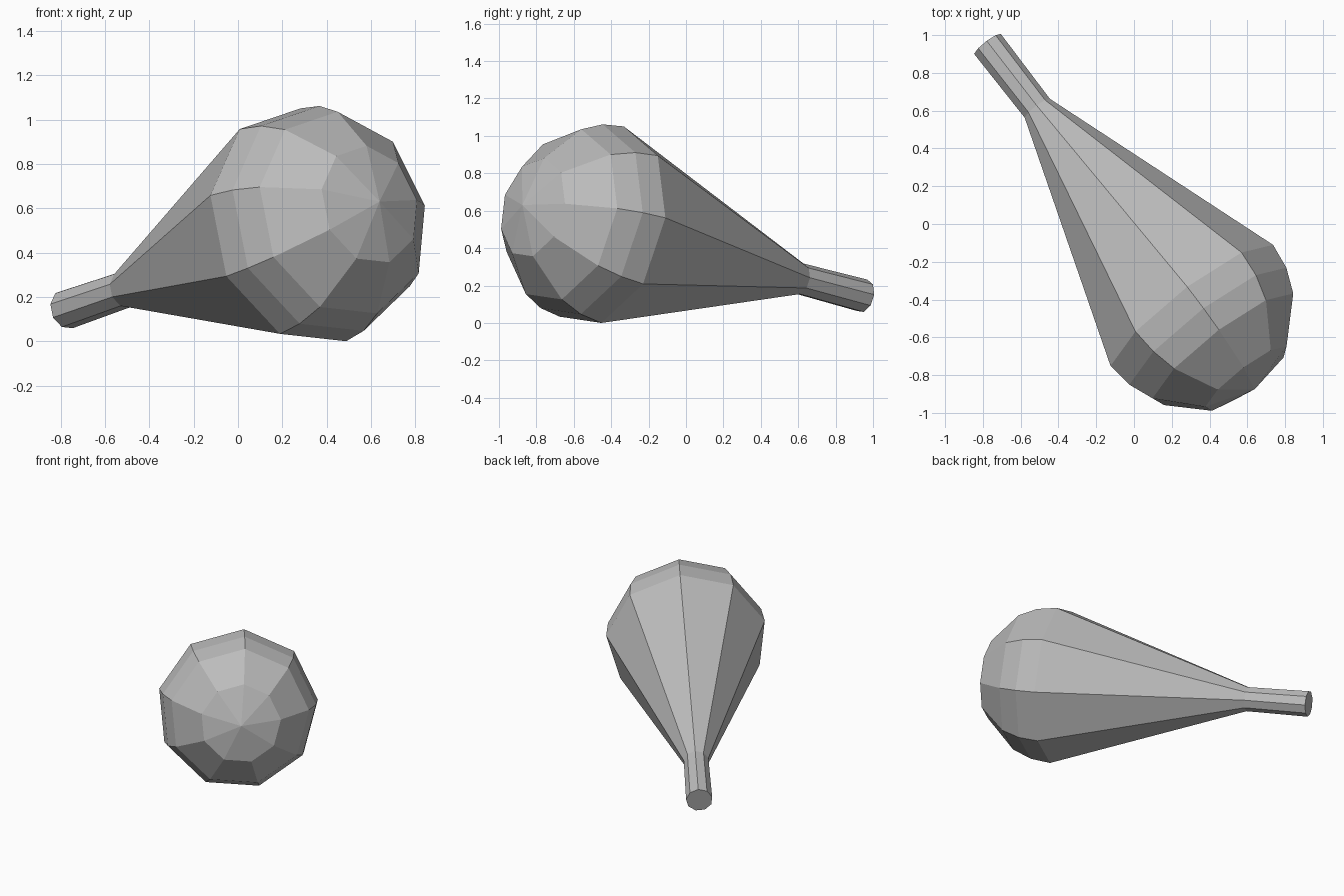
import bpy
import bmesh
from math import sin, cos, radians, tau
from mathutils import Vector, Matrix

cube = bpy.data.objects.get("Cube")
if cube:
    bpy.data.objects.remove(cube, do_unlink=True)

SIDES = 9
BULB_RADIUS = 0.547
BULB_CENTRE = 1.812   # distance along the axis from the handle end

grey = bpy.data.materials.new("plain grey")
grey.use_nodes = True
colour = (0.5, 0.5, 0.5, 1)
grey.diffuse_color = colour
grey.node_tree.nodes["Principled BSDF"].inputs["Base Color"].default_value = colour

# Profile as (radius, distance): handle, flared body, domed bulb
profile = [(0.09, 0), (0.085, 0.44)]
for angle in (0, 15, 30, 60):
    a = radians(angle)
    profile.append((BULB_RADIUS * cos(a), BULB_CENTRE + BULB_RADIUS * sin(a)))

# Turn the profile into faceted rings, with a flat end and a pointed dome
bm = bmesh.new()
rings = []
for radius, dist in profile:
    rings.append([bm.verts.new((radius * cos(tau * i / SIDES),
                                radius * sin(tau * i / SIDES), dist))
                  for i in range(SIDES)])
for low, high in zip(rings, rings[1:]):
    for i in range(SIDES):
        j = (i + 1) % SIDES
        bm.faces.new((low[i], low[j], high[j], high[i]))
bm.faces.new(rings[0][::-1])
tip = bm.verts.new((0, 0, BULB_CENTRE + BULB_RADIUS))
for i in range(SIDES):
    bm.faces.new((rings[-1][i], rings[-1][(i + 1) % SIDES], tip))
bmesh.ops.recalc_face_normals(bm, faces=bm.faces)

# Lay it down along its resting axis, handle to the back right
handle_end = Vector((-0.775, 0.95, 0.145))
axis = Vector((0.599, -0.773, 0.206)).normalized()
side = Vector((-0.552, -0.219, 0.805))
side = (side - axis * side.dot(axis)).normalized()
turn = Matrix((side, axis.cross(side), axis)).transposed().to_4x4()
bm.transform(Matrix.Translation(handle_end) @ turn)

# Settle on the ground
lowest = min(v.co.z for v in bm.verts)
bmesh.ops.translate(bm, verts=bm.verts, vec=(0, 0, -lowest))

mesh = bpy.data.meshes.new("shaker_body")
bm.to_mesh(mesh)
bm.free()
mesh.materials.append(grey)
shaker = bpy.data.objects.new("shaker_body", mesh)
bpy.context.collection.objects.link(shaker)
